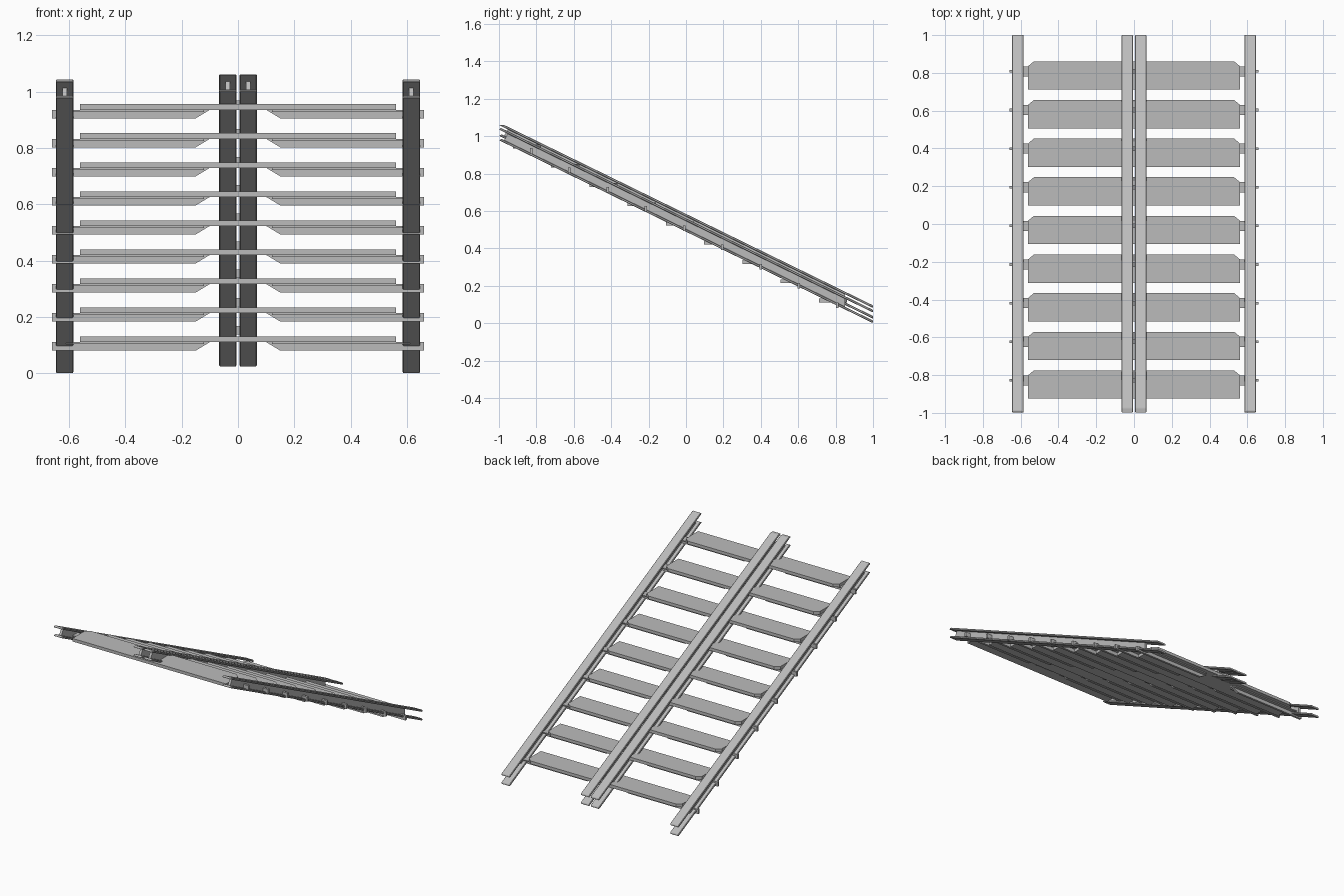
import bpy
import bmesh

cube = bpy.data.objects.get("Cube")
if cube:
    bpy.data.objects.remove(cube, do_unlink=True)

# Single painted-metal colour
steel = bpy.data.materials.new("light_grey_steel")
steel.use_nodes = True
grey = (0.5, 0.5, 0.5, 1)
steel.diffuse_color = grey
steel.node_tree.nodes["Principled BSDF"].inputs["Base Color"].default_value = grey

SLOPE = 0.489
STEPS = 9
RUN, RISE = 0.2045, 0.103


def prism(name, outline, axis, low, high, bevel=0):
    """Extrude an outline along an axis: x takes (y, z), y takes (x, z), z takes (x, y)."""
    place = {"x": lambda a, b, t: (t, a, b),
             "y": lambda a, b, t: (a, t, b),
             "z": lambda a, b, t: (a, b, t)}[axis]
    bm = bmesh.new()
    ends = [[bm.verts.new(place(a, b, t)) for a, b in outline] for t in (low, high)]
    bm.faces.new(ends[0])
    bm.faces.new(ends[1])
    n = len(outline)
    for i in range(n):
        j = (i + 1) % n
        bm.faces.new((ends[0][i], ends[0][j], ends[1][j], ends[1][i]))
    bmesh.ops.recalc_face_normals(bm, faces=bm.faces)
    mesh = bpy.data.meshes.new(name)
    bm.to_mesh(mesh)
    bm.free()
    mesh.materials.append(steel)
    obj = bpy.data.objects.new(name, mesh)
    bpy.context.collection.objects.link(obj)
    if bevel:
        mod = obj.modifiers.new("edge_bevel", "BEVEL")
        mod.width = bevel
        mod.segments = 1
    return obj


def box(name, x, y, z):
    return prism(name, [(x[0], y[0]), (x[1], y[0]), (x[1], y[1]), (x[0], y[1])], "z", *z)


def sloped(y, offset):
    return (y, offset + SLOPE * (1 - y))


def strip(name, x, width, low, high, front_low, front_high, back, bevel=0):
    """Sloping bar between two heights above the slope line."""
    outline = [sloped(front_low, low), sloped(back, low),
               sloped(back, high), sloped(front_high, high)]
    prism(name, outline, "x", x - width / 2, x + width / 2, bevel)


def i_beam(name, x, base, top_front):
    """Sloping I-section whose flanges run past the web at both ends."""
    thick, height = 0.014, 0.071
    strip(name + "_lower_flange", x, 0.062, base, base + thick, -1, -0.985, 1, 0.003)
    strip(name + "_upper_flange", x, 0.062, base + height - thick, base + height,
          -1, top_front, 1, 0.003)
    strip(name + "_web", x, 0.016, base + thick / 2, base + height - thick / 2,
          -0.975, -0.95, 0.85)


# Outer rails and the doubled centre beam
for side, s in (("left", 1), ("right", -1)):
    i_beam(side + "_rail", s * 0.615, 0, -0.99)
    i_beam(side + "_centre_beam", s * 0.036, 0.024, -0.975)

# Treads with their supporting bars
for i in range(STEPS):
    y = -0.925 + i * RUN
    z = 0.935 - i * RISE
    back = y + 0.15
    tread = [(-0.56, y), (0.56, y), (0.56, back - 0.025), (0.53, back),
             (-0.53, back), (-0.56, back - 0.025)]
    prism("tread", tread, "z", z, z + 0.02)
    mid = y + 0.097
    for side, s in (("left", 1), ("right", -1)):
        bar = [(s * 0.10, z), (s * 0.15, z - 0.03), (s * 0.66, z - 0.03), (s * 0.66, z)]
        prism(side + "_tread_bar", bar, "y", mid - 0.007, mid + 0.007)
        box(side + "_bar_flange", sorted((s * 0.12, s * 0.61)),
            (mid - 0.027, mid + 0.027), (z - 0.007, z))
    # Spacer between the paired centre beams
    y_mid, z_mid = sloped(mid, 0.059)
    box("beam_spacer", (-0.03, 0.03), (y_mid - 0.012, y_mid + 0.012),
        (z_mid - 0.015, z_mid + 0.015))
